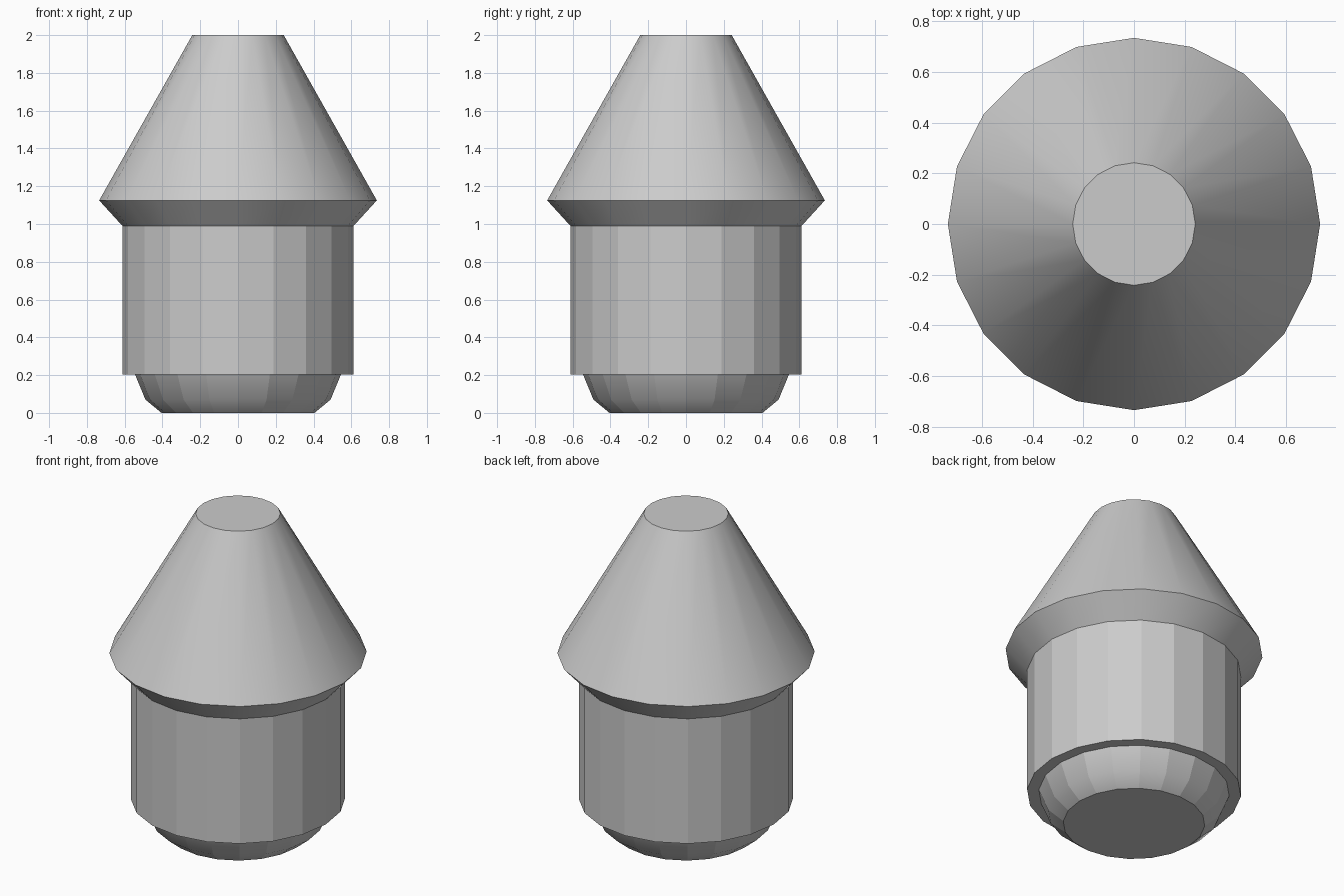
import bpy, bmesh
from math import sin, cos, tau

SIDES = 20

cube = bpy.data.objects.get("Cube")
if cube:
    bpy.data.objects.remove(cube)

grey = bpy.data.materials.new("plain grey")
grey.use_nodes = True
colour = (0.6, 0.6, 0.6, 1)
grey.diffuse_color = colour
grey.node_tree.nodes["Principled BSDF"].inputs["Base Color"].default_value = colour


def turned(name, profile, smooth, sharp):
    """Closed turned solid from (radius, height) pairs, listed bottom to top."""
    bm = bmesh.new()
    rings = [[bm.verts.new((r * cos(tau * i / SIDES), r * sin(tau * i / SIDES), z))
              for i in range(SIDES)] for r, z in profile]
    for low, high in zip(rings, rings[1:]):
        for i in range(SIDES):
            j = (i + 1) % SIDES
            face = bm.faces.new((low[i], low[j], high[j], high[i]))
            face.smooth = smooth
    bm.faces.new(rings[0][::-1])
    bm.faces.new(rings[-1])
    for edge in bm.edges:
        a, b = edge.verts
        level = abs(a.co.z - b.co.z) < 1e-5
        if sharp == "rims" and level:
            edge.smooth = False
        if sharp == "columns" and (not level or any(len(f.verts) > 4 for f in edge.link_faces)):
            edge.smooth = False
    mesh = bpy.data.meshes.new(name)
    bm.to_mesh(mesh)
    bm.free()
    mesh.materials.append(grey)
    obj = bpy.data.objects.new(name, mesh)
    bpy.context.collection.objects.link(obj)
    return obj


# Rounded foot with a bevelled lower edge
turned("foot", [(0.405, 0), (0.49, 0.07), (0.545, 0.203)], True, "columns")
# Faceted straight barrel
turned("barrel", [(0.612, 0.203), (0.612, 0.99)], False, "rims")
# Overhanging cone with a cut-off tip
turned("cone_cap", [(0.612, 0.99), (0.735, 1.125), (0.242, 2)], True, "rims")
